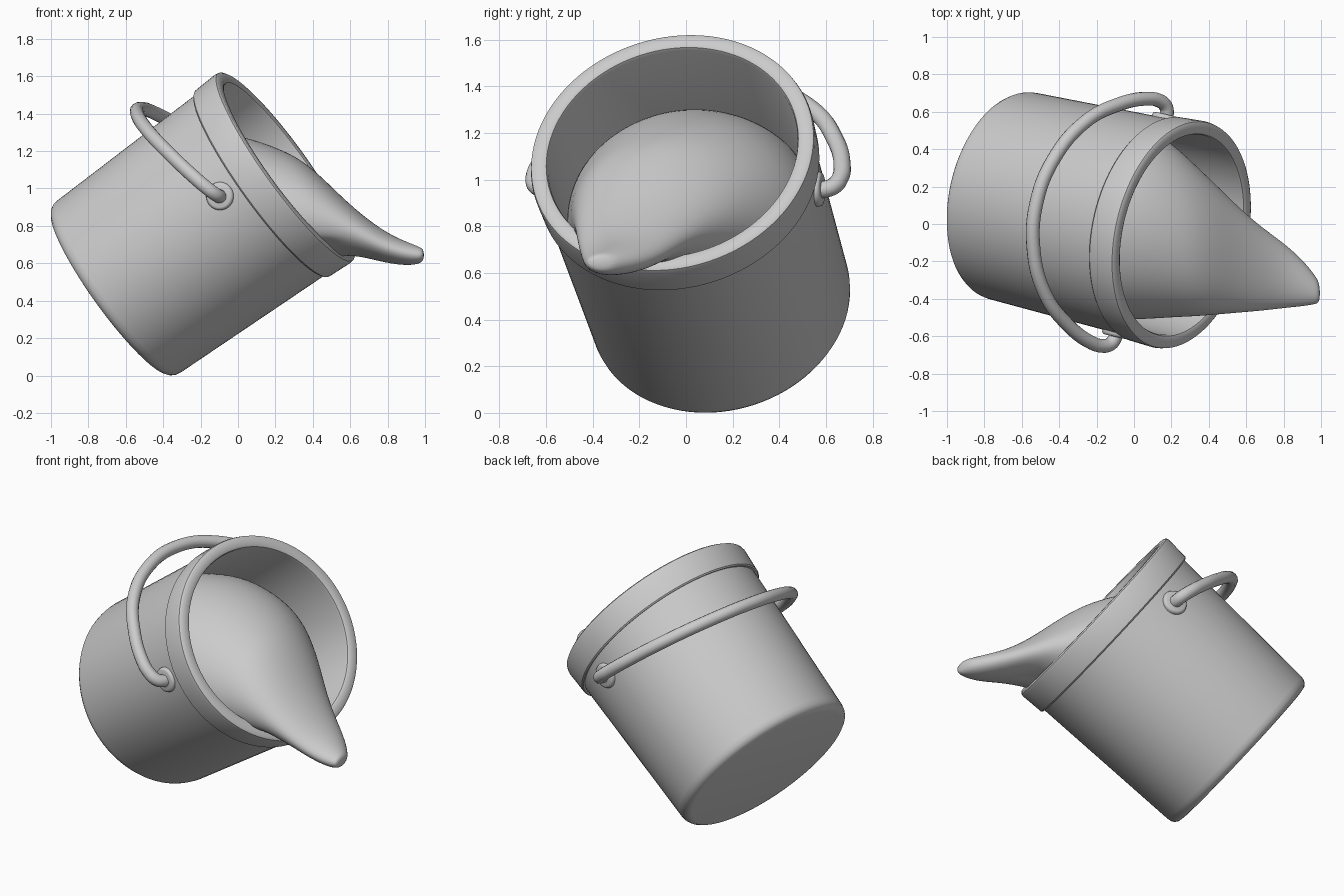
import bpy, math
from mathutils import Vector, Matrix

if "Cube" in bpy.data.objects:
    bpy.data.objects.remove(bpy.data.objects["Cube"])

# Tilted frame of the bucket: origin at rim centre, local Z along the axis
axis = Vector((0.797, -0.184, 0.573)).normalized()
side = Vector((0, 0, 1)).cross(axis).normalized()
up = axis.cross(side)
RIM = Vector((0.26, -0.06, 1.12))
FRAME = Matrix.Translation(RIM) @ Matrix((side, up, axis)).transposed().to_4x4()


def finish(obj, angle=35):
    bpy.ops.object.select_all(action='DESELECT')
    obj.select_set(True)
    bpy.context.view_layer.objects.active = obj
    bpy.ops.object.shade_smooth_by_angle(angle=math.radians(angle))


def loft(name, rings, closed_caps=True):
    n = len(rings[0])
    verts = [p for r in rings for p in r]
    faces = []
    for i in range(len(rings) - 1):
        for j in range(n):
            k = (j + 1) % n
            faces.append((i*n + j, i*n + k, (i+1)*n + k, (i+1)*n + j))
    if closed_caps:
        faces.append(tuple(reversed(range(n))))
        faces.append(tuple(range((len(rings)-1)*n, len(rings)*n)))
    me = bpy.data.meshes.new(name)
    me.from_pydata(verts, [], faces)
    obj = bpy.data.objects.new(name, me)
    bpy.context.collection.objects.link(obj)
    return obj


def circle(r, z, n=96):
    return [(r*math.cos(2*math.pi*i/n), r*math.sin(2*math.pi*i/n), z) for i in range(n)]


# Bucket: outer wall, rim band, lip, inner wall
profile = [(.515, -1.18), (.535, -1.176), (.552, -1.163), (.562, -1.145), (.566, -1.12),
           (.594, -.165), (.606, -.168), (.613, -.16), (.620, -.025), (.616, -.008), (.604, 0),
           (.562, 0), (.550, -.006), (.545, -.02), (.52, -1.10)]
bucket = loft("bucket", [circle(r, z) for r, z in profile])
bucket.matrix_world = FRAME
finish(bucket)

# Handle: curved tube hooked into both sides
PIVOT = -0.28
half = [(.57, 0), (.62, 0), (.655, .03), (.673, .10), (.670, .2), (.60, .47), (.47, .73), (.25, .93)]
path = half + [(0, 1)] + [(-h, t) for h, t in reversed(half)]
cu = bpy.data.curves.new("handle", 'CURVE')
cu.dimensions = '3D'
cu.bevel_depth = 0.037
cu.bevel_resolution = 5
cu.use_fill_caps = True
cu.resolution_u = 8
sp = cu.splines.new('BEZIER')
sp.bezier_points.add(len(path) - 1)
for bp, (h, t) in zip(sp.bezier_points, path):
    bp.co = (h, .71*t, PIVOT - .2*t)
    bp.handle_left_type = bp.handle_right_type = 'AUTO'
handle = bpy.data.objects.new("handle", cu)
bpy.context.collection.objects.link(handle)
handle.matrix_world = FRAME

# Pivot washers
for sgn, label in ((1, "back"), (-1, "front")):
    rings = [circle(r, z, 32) for r, z in
             [(.075, 0), (.075, .045), (.07, .056), (.06, .06)]]
    w = loft("handle_washer_" + label, rings)
    w.matrix_world = (FRAME @ Matrix.Translation((sgn*.55, 0, PIVOT))
                      @ Matrix.Rotation(sgn*math.pi/2, 4, 'Y'))
    finish(w, 50)

# Pouring liquid: sections across x, (x, y min, y max, z min, z max)
sections = [(-.62, -.42, .66, .35, 1.31), (-.45, -.48, .64, .3, 1.31), (-.25, -.52, .61, .3, 1.31),
            (-.08, -.515, .575, .34, 1.30), (.08, -.51, .52, .40, 1.265), (.22, -.50, .42, .48, 1.215),
            (.34, -.495, .305, .55, 1.155), (.45, -.485, .20, .60, 1.06), (.56, -.475, .09, .64, .95),
            (.68, -.465, -.015, .63, .845), (.80, -.45, -.10, .60, .76), (.90, -.44, -.19, .588, .715),
            (.965, -.43, -.27, .595, .69), (.995, -.42, -.32, .615, .675)]
inv = FRAME.inverted()


def keep_inside(p):
    q = inv @ p
    if q.z < -.01:
        limit = .555 + .023*q.z
        r = math.hypot(q.x, q.y)
        if r > limit:
            q.x *= limit/r
            q.y *= limit/r
        q.z = max(q.z, -1.09)
    return FRAME @ q


rings = []
for x, y0, y1, z0, z1 in sections:
    ring = []
    for i in range(32):
        a = 2*math.pi*i/32
        ring.append(keep_inside(Vector((x, (y0+y1)/2 + (y1-y0)/2*math.cos(a),
                                        (z0+z1)/2 + (z1-z0)/2*math.sin(a)))))
    rings.append(ring)
liquid = loft("pouring_liquid", rings)
finish(liquid, 180)
liquid.modifiers.new("Smooth", 'SUBSURF').levels = 2
liquid.modifiers["Smooth"].render_levels = 2
